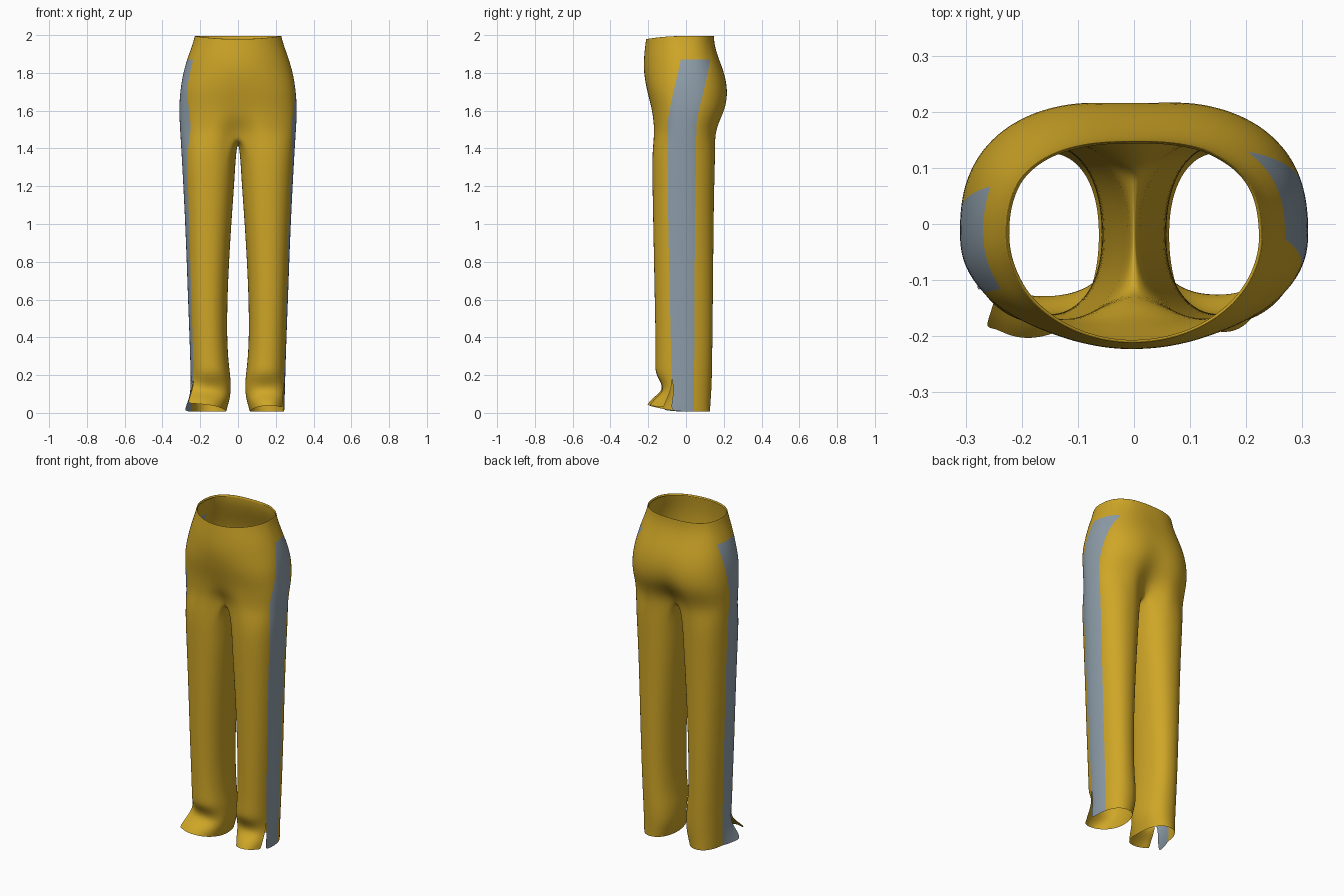
import bpy, bmesh
from math import sin, cos, asin, pi, exp

if "Cube" in bpy.data.objects:
    bpy.data.objects.remove(bpy.data.objects["Cube"])

YC = -0.02                      # y where every section is widest
NA, NB, NC, ND = 9, 4, 9, 8     # columns: front, side panel, back, inner leg

# body sections: z, half width, front y, back y, centre recess front, back
BODY = [(2.00, .230, -.212, .148, 0, 0), (1.985, .233, -.213, .148, 0, 0),
        (1.94, .246, -.217, .152, 0, 0), (1.87, .272, -.224, .175, 0, 0),
        (1.80, .292, -.224, .203, 0, 0), (1.71, .307, -.208, .226, 0, .02),
        (1.62, .313, -.188, .222, .03, .08), (1.55, .311, -.182, .192, .12, .22),
        (1.48, .307, -.180, .168, .38, .42)]
# leg sections: z, inner x, outer x, front y, back y
LEG = [(1.38, .010, .300, -.180, .156), (1.20, .020, .290, -.178, .150),
       (1.00, .035, .280, -.174, .147), (.80, .047, .272, -.170, .145),
       (.60, .056, .265, -.166, .143), (.40, .058, .257, -.162, .141),
       (.27, .050, .253, -.161, .139), (.21, .042, .251, -.165, .138),
       (.16, .038, .250, -.155, .137), (.10, .038, .248, -.150, .134),
       (.05, .050, .247, -.155, .130), (.008, .062, .245, -.160, .128)]
# side panel edges per side: z, front y, back y
PANEL = {1: [(2.0, -.02, .13), (1.87, -.03, .135), (1.55, -.10, .058),
             (1.0, -.095, .048), (0, -.072, .042)],
         -1: [(2.0, -.11, .07), (1.87, -.12, .072), (1.55, -.13, .025),
              (1.0, -.115, .015), (0, -.10, .0)]}
# hem corner offsets beside the slit: front flap, panel flap
FLAP = {1: ((-.005, -.03, .015), (.0, .0, .0)),
        -1: ((.035, -.065, .035), (.052, -.01, -.004))}


def panel_at(side, z):
    t = PANEL[side]
    for (z0, f0, b0), (z1, f1, b1) in zip(t, t[1:]):
        if z >= z1:
            k = (z0 - z) / (z0 - z1)
            return f0 + (f1 - f0) * k, b0 + (b1 - b0) * k


def spread(a, b, n):
    return [a + (b - a) * i / n for i in range(n + 1)]


def signed_pow(v, p):
    return (1 if v >= 0 else -1) * abs(v) ** p


def section(side, z, cx, a, yf, yb, alpha, pf, pb):
    """Angles and points of one section, with a doubled column at the slit."""
    def angle(y):
        b, p = (YC - yf, pf) if y < YC else (yb - YC, pb)
        return signed_pow(asin(min(.97, abs(y - YC) / b) ** (1 / p)), 1) * (1 if y > YC else -1)

    def point(t):
        b, p = (YC - yf, pf) if sin(t) < 0 else (yb - YC, pb)
        return [cx + a * signed_pow(cos(t), p), YC + b * signed_pow(sin(t), p), z]
    f, b = (angle(y) for y in panel_at(side, z))
    angs = spread(-alpha, f, NA) + spread(f, b, NB) + spread(b, alpha, NC)[1:]
    if alpha > 1.7:
        angs += spread(alpha, 2 * pi - alpha, ND)[1:-1]
    return [point(t) for t in angs], angs


def build_side(bm, side):
    rows = []
    for i, (z, a, yf, yb, rf, rb) in enumerate(BODY):
        pf = 1.0 if z > 1.75 else .85
        pts, _ = section(side, z, 0, a, yf, yb, pi / 2, pf, .78)
        for p in pts:
            r = rf if p[1] < YC else rb
            p[1] = YC + (p[1] - YC) * (1 - r * exp(-(p[0] / .075) ** 2))
            if i < 2:           # waist dips at the front
                p[2] -= .016 * max(0, (YC - p[1]) / .19) ** 2
        pts[0][0] = pts[-1][0] = 0
        if i == len(BODY) - 1:  # crotch seam running back to front
            y0, y1 = pts[-1][1], pts[0][1]
            for k in range(1, ND):
                t = k / ND
                pts.append([0, y0 + (y1 - y0) * t, z - .05 * sin(pi * t)])
        rows.append(pts)
    for z, xi, xo, yf, yb in LEG:
        pts, angs = section(side, z, (xi + xo) / 2, (xo - xi) / 2, yf, yb, 2.3, .9, .9)
        h = max(0, 1 - z / .17)
        for j, (p, t) in enumerate(zip(pts, angs)):
            w = max(0, -sin(t)) ** 1.5
            # fold above the hem, then the front kicks out
            p[1] += w * (.05 * exp(-((z - .125) / .04) ** 2) - .032 * max(0, 1 - z / .09))
            p[2] += w * .03 * h
            if j <= NA:
                k, off = (j / NA) ** 2, FLAP[side][0]
            elif j <= NA + 1 + NB:
                k, off = 1 - (j - NA - 1) / NB, FLAP[side][1]
            else:
                continue
            for c in range(3):
                p[c] += off[c] * k * h
            if j == NA and h > 0:
                p[1] -= .012 * h
        rows.append(pts)

    verts = [[bm.verts.new((side * x, y, z)) for x, y, z in r] for r in rows]
    for i, (r, s) in enumerate(zip(verts, verts[1:])):
        closed = len(r) == len(s) and len(r) > NA + NB + NC + 2
        n = len(r)
        for j in range(n if closed else n - 1):
            if j == NA:         # the slit
                continue
            k = (j + 1) % n
            f = bm.faces.new((r[j], r[k], s[k], s[j]))
            f.smooth = True
            f.material_index = int(NA < j <= NA + NB and i >= 3)
    # turned-in waistband edge
    rim = [bm.verts.new((v.co.x * .975, YC + (v.co.y - YC) * .975, v.co.z - .015)) for v in verts[0]]
    for j in range(len(rim) - 1):
        if j != NA:
            bm.faces.new((rim[j], rim[j + 1], verts[0][j + 1], verts[0][j])).smooth = True


def material(name, col):
    m = bpy.data.materials.new(name)
    m.diffuse_color = (*col, 1)
    m.use_nodes = True
    m.node_tree.nodes["Principled BSDF"].inputs["Base Color"].default_value = m.diffuse_color
    return m


bm = bmesh.new()
for side in (1, -1):
    build_side(bm, side)
bmesh.ops.remove_doubles(bm, verts=bm.verts[:], dist=1e-4)
bmesh.ops.recalc_face_normals(bm, faces=bm.faces[:])
mesh = bpy.data.meshes.new("trousers")
bm.to_mesh(mesh)
bm.free()
mesh.materials.append(material("gold_cloth", (.62, .38, .02)))
mesh.materials.append(material("grey_side_panel", (.27, .34, .40)))
trousers = bpy.data.objects.new("trousers", mesh)
bpy.context.collection.objects.link(trousers)
sub = trousers.modifiers.new("smooth_cloth", 'SUBSURF')
sub.levels = sub.render_levels = 2
